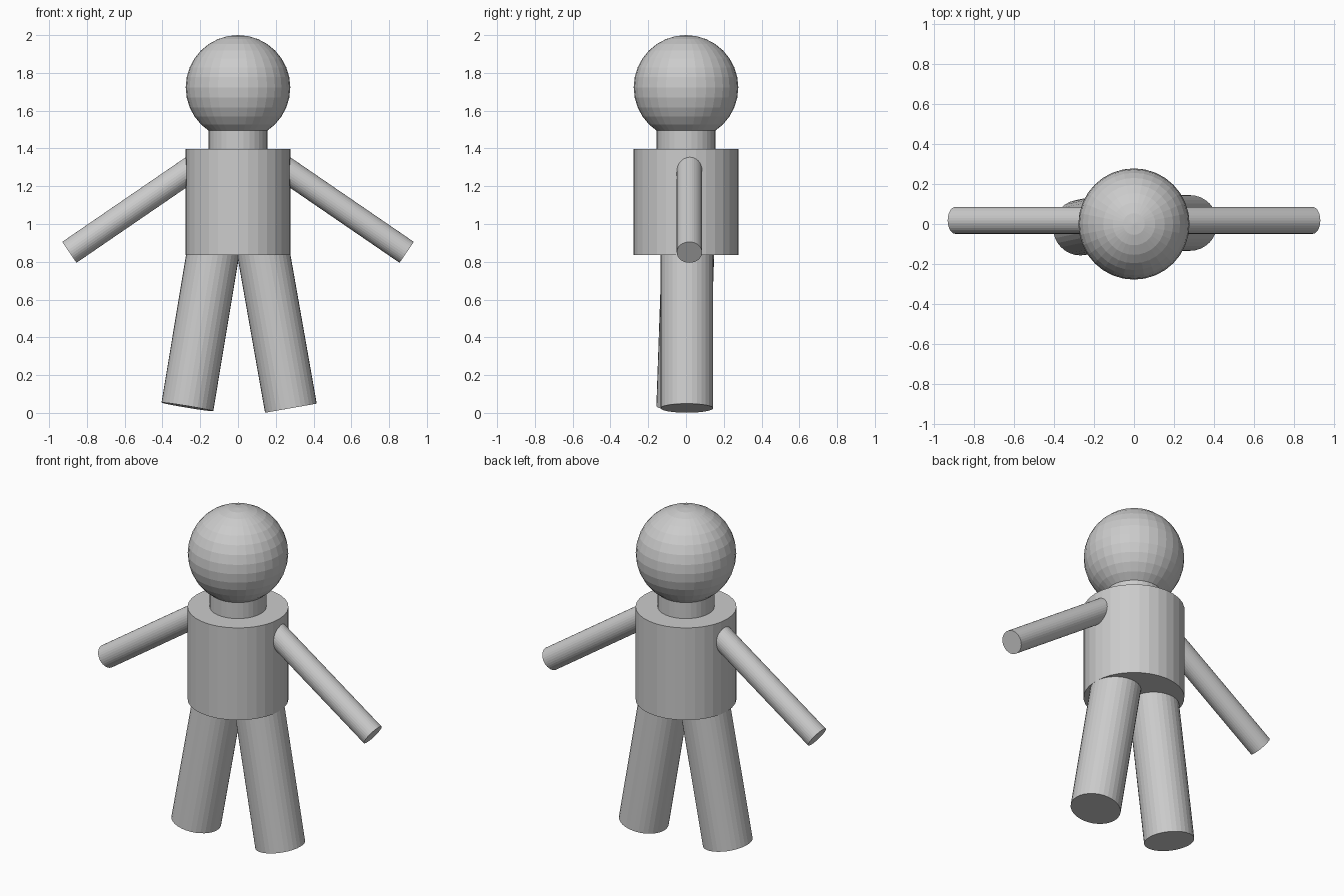
import bpy
from mathutils import Vector

if "Cube" in bpy.data.objects:
    bpy.data.objects.remove(bpy.data.objects["Cube"])


def rod(name, start, end, radius):
    """Flat-shaded 32-sided cylinder between two points."""
    a, b = Vector(start), Vector(end)
    axis = b - a
    bpy.ops.mesh.primitive_cylinder_add(vertices=32, radius=radius, depth=axis.length,
                                        location=(a + b) / 2)
    ob = bpy.context.object
    ob.rotation_euler = Vector((0, 0, 1)).rotation_difference(axis.normalized()).to_euler()
    ob.name = name
    return ob


# Head
bpy.ops.mesh.primitive_uv_sphere_add(segments=32, ring_count=16, radius=0.277,
                                     location=(0, 0, 1.723))
bpy.context.object.name = "head"

# Neck and torso
rod("neck", (0, 0, 1.36), (0, 0, 1.53), 0.156)
rod("torso", (0, 0, 0.837), (0, 0, 1.397), 0.278)

# Arms, slanting down and outward
for side, s in (("right", 1), ("left", -1)):
    rod(side + "_arm", (s * 0.893, 0.018, 0.85), (s * 0.22, 0.018, 1.311), 0.067)

# Legs, splayed; the left one steps slightly forward
rod("right_leg", (0.28, 0.005, 0.025), (0.127, 0.005, 0.892), 0.139)
rod("left_leg", (-0.268, -0.018, 0.032), (-0.125, 0.012, 0.892), 0.139)
